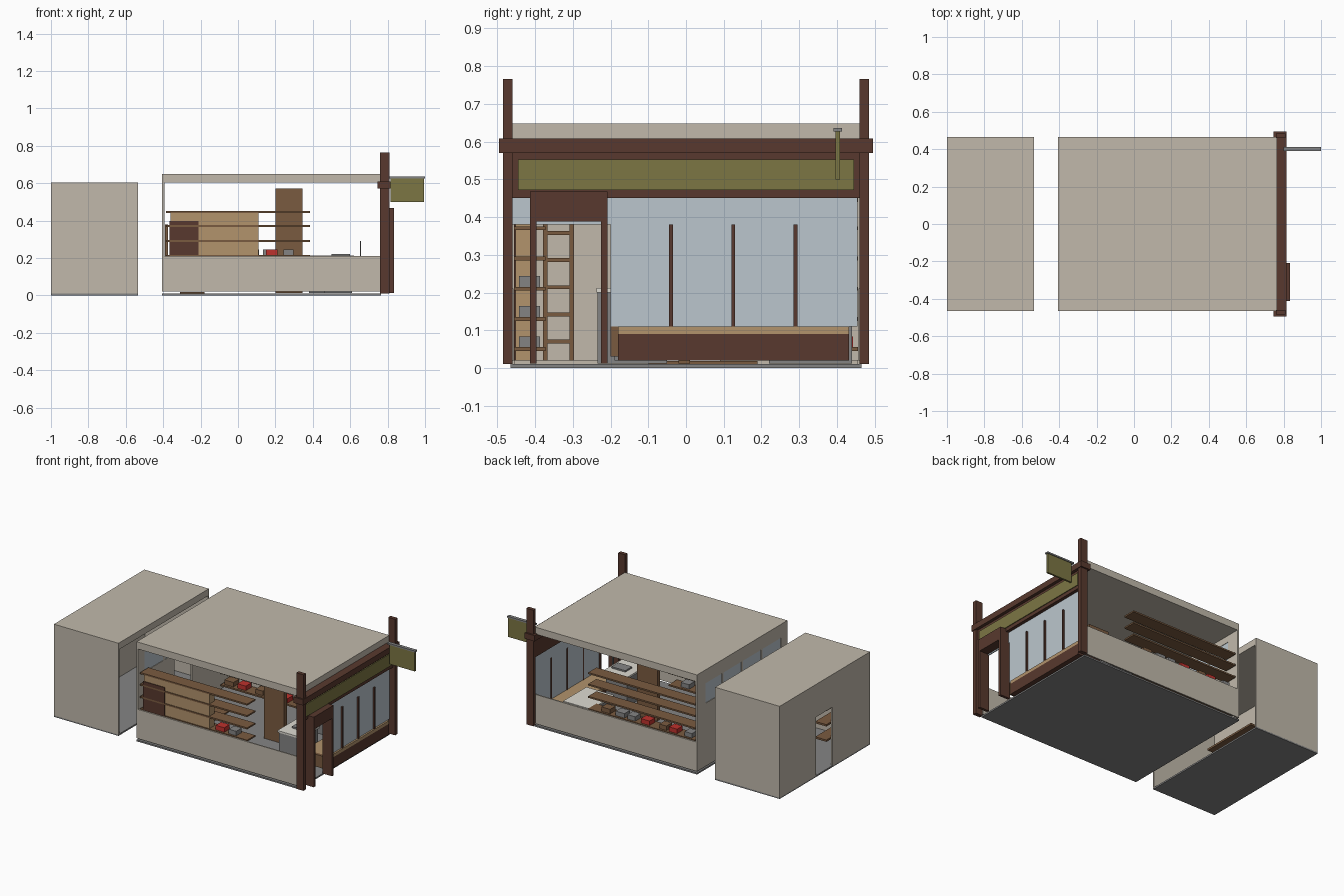
import bpy, bmesh, random
random.seed(4)

def mat(name, rgb):
    m = bpy.data.materials.new(name)
    lin = [(c / 255 / 12.92) if c < 10 else ((c / 255 + .055) / 1.055) ** 2.4 for c in rgb]
    m.diffuse_color = (*lin, 1)
    return m

PLASTER = mat("plaster beige", (193, 185, 171))
DARK = mat("dark wood", (88, 57, 46))
WOOD = mat("mid wood", (122, 91, 64))
TAN = mat("light wood", (178, 147, 108))
OLIVE = mat("olive sign", (124, 118, 68))
GLASS = mat("pale glass", (187, 198, 205))
GREY = mat("floor grey", (132, 132, 132))
WHITE = mat("counter white", (222, 219, 210))
RED = mat("box red", (190, 50, 45))

def boxes(name, material, *bounds):
    """One object made of axis-aligned boxes (x0, x1, y0, y1, z0, z1)."""
    bm = bmesh.new()
    for x0, x1, y0, y1, z0, z1 in bounds:
        r = bmesh.ops.create_cube(bm, size=1)
        for v in r["verts"]:
            v.co = (x1 if v.co.x > 0 else x0, y1 if v.co.y > 0 else y0, z1 if v.co.z > 0 else z0)
    me = bpy.data.meshes.new(name)
    bm.to_mesh(me)
    bm.free()
    me.materials.append(material)
    ob = bpy.data.objects.new(name, me)
    bpy.context.collection.objects.link(ob)
    return ob

W = .465  # half width of both rooms

# Main room shell: cutaway side walls, rear wall with doorway, floating ceiling
boxes("main_floor", GREY, (-.405, .765, -W, W, 0, .01))
for s, n in ((-1, "left"), (1, "right")):
    y0, y1 = sorted((s * W, s * (W - .008)))
    boxes(f"low_wall_{n}", PLASTER, (-.405, .76, y0, y1, .02, .21))
boxes("main_ceiling", PLASTER, (-.405, .765, -W, W, .603, .648))
boxes("rear_wall", PLASTER, (-.405, -.393, -W, -.09, .02, .43), (-.405, -.393, .09, W, .02, .43),
      (-.405, -.393, -.09, .09, .40, .43), (-.405, -.393, -W, W, .56, .603),
      (-.405, -.393, -W, -.40, .43, .56), (-.405, -.393, .38, W, .43, .56))
boxes("rear_window_glass", GLASS, (-.402, -.396, -.40, .38, .43, .56))
boxes("rear_window_bars", PLASTER, *[(-.405, -.393, y - .008, y + .008, .43, .56) for y in (-.2, 0, .2)])
boxes("door_mat", WOOD, (-.31, -.18, -.10, .19, .01, .018))

# Back room: open toward the shop, doorway in the outer wall
boxes("back_floor", GREY, (-1, -.535, -W, W, 0, .01))
boxes("back_ceiling", PLASTER, (-1, -.535, -W, W, .56, .603))
boxes("back_walls", PLASTER, (-1, -.535, -W, -W + .01, .008, .56), (-1, -.535, W - .01, W, .008, .56),
      (-1, -.99, -W + .01, -.08, .008, .56), (-1, -.99, .09, W - .01, .008, .56),
      (-1, -.99, -.08, .09, .39, .56))
boxes("back_shelves", WOOD, *[(-.99, -.91, -.42, -.03, z, z + .012) for z in (.18, .28, .38)])

# Facade frame
post = [(.76, .81, s * .4725 - .0125, s * .4725 + .0125, .01, .765) for s in (-1, 1)]
boxes("facade_posts", DARK, *post)
boxes("facade_beam", DARK, (.745, .815, -.495, .495, .57, .608))
boxes("sign_frame", DARK, (.762, .795, -.46, .46, .45, .57))
boxes("sign_board", OLIVE, (.795, .800, -.445, .445, .472, .553))
boxes("front_glass", GLASS, (.768, .774, -.20, .455, .11, .45), (.768, .774, -.46, -.20, .38, .45))
boxes("window_bars", DARK, *[(.765, .785, y - .005, y + .005, .11, .38) for y in (-.04, .125, .29)])
boxes("door_frame", DARK, (.765, .835, -.413, -.396, .012, .39), (.765, .835, -.225, -.208, .012, .39),
      (.765, .835, -.413, -.208, .388, .468))

# Hanging sign
boxes("hanging_sign", OLIVE, (.815, .995, .396, .408, .50, .626))
boxes("hanging_sign_rod", GREY, (.80, 1.0, .391, .413, .626, .636))

# Window display platform
boxes("display_base", DARK, (.62, .785, -.18, .432, .02, .09))
boxes("display_top", TAN, (.61, .785, -.18, .432, .09, .11))
boxes("display_end", WOOD, (.63, .775, -.20, -.18, .03, .11))

# Wall shelving on both sides with goods
levels = [.05, .13, .21, .29, .37, .445]
for s, n in ((-1, "left"), (1, "right")):
    y0, y1 = sorted((s * .456, s * .372))
    boxes(f"wall_shelves_{n}", WOOD, *[(-.385, .385, y0, y1, z - .005, z + .005) for z in levels])
    goods = {GREY: [], RED: [], WOOD: []}
    for z in levels[:3]:
        for i in range(7):
            x = -.33 + i * .1 + random.uniform(-.015, .015)
            if s < 0 and x < .12:
                continue
            m = random.choice(list(goods))
            w = random.uniform(.025, .034)
            goods[m].append((x - w, x + w, s * .415 - .028, s * .415 + .028, z + .005, z + .034))
    for m, b in goods.items():
        if b:
            boxes(f"goods_{n}_{m.name.split()[1]}", m, *b)
boxes("tan_cabinet", TAN, (-.36, .11, -.452, -.40, .02, .448))
boxes("dark_cabinet", DARK, (-.365, -.21, -.456, -.40, .02, .398))

# Ladder at the rear wall
boxes("ladder", WOOD, *[(-.39, -.375, y - .006, y + .006, .02, .38) for y in (-.373, -.303)],
      *[(-.388, -.377, -.373, -.303, z - .005, z + .005) for z in (.07, .142, .214, .286, .358)])

# Counter in two parts, with a tall panel behind it
boxes("counter_body", GREY, (.46, .61, -.235, -.05, .012, .20), (.38, .56, .22, .44, .012, .20))
boxes("counter_top", WHITE, (.45, .62, -.237, -.04, .20, .212), (.37, .57, .21, .45, .20, .212))
boxes("tall_panel", WOOD, (.20, .345, -.02, .01, .012, .57))
boxes("counter_device", GREY, (.50, .60, -.16, -.09, .212, .222), (.652, .658, -.19, -.18, .02, .29))
